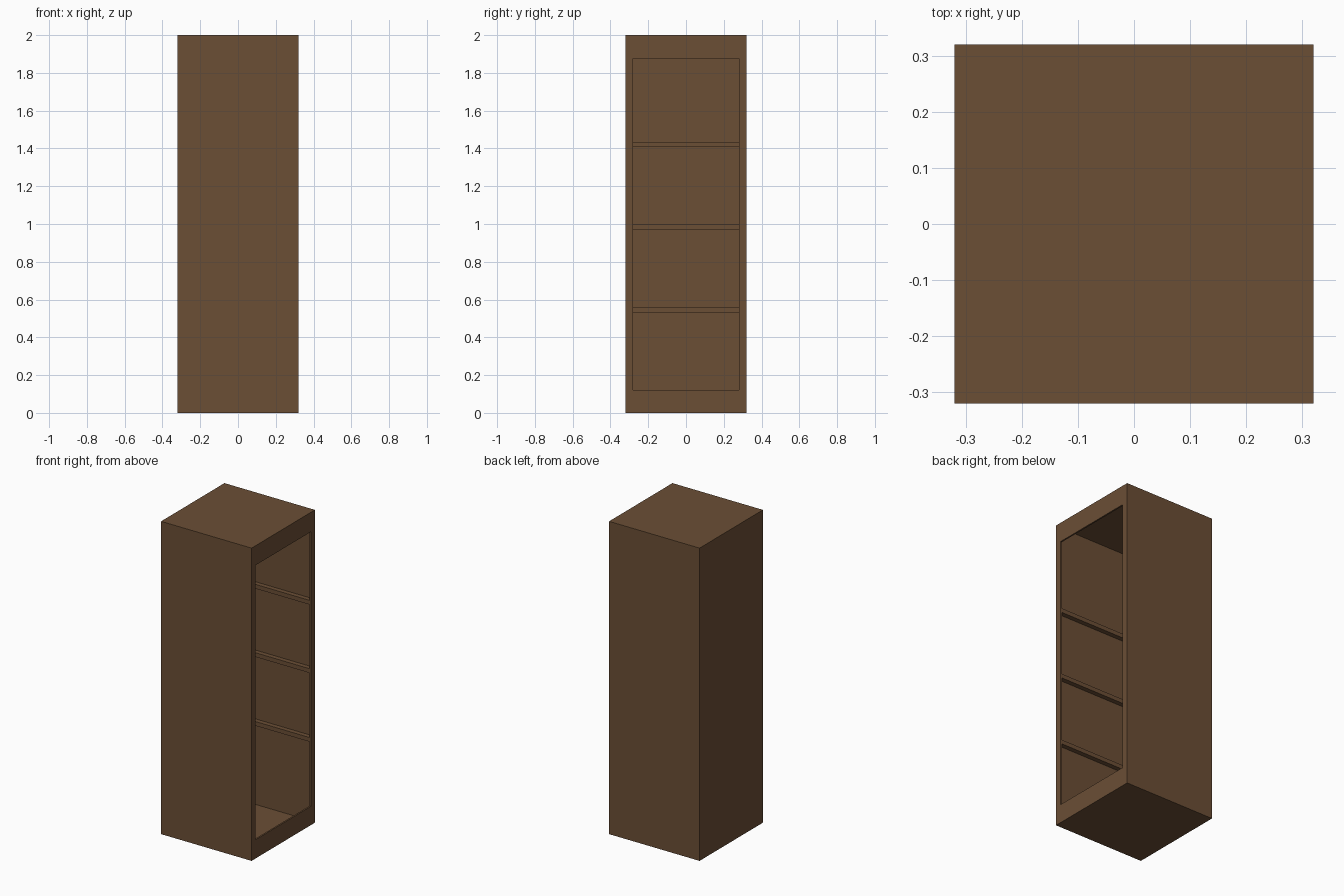
import bpy

if "Cube" in bpy.data.objects:
    bpy.data.objects.remove(bpy.data.objects["Cube"])

# One flat wood colour
wood = bpy.data.materials.new("brown_wood")
wood.diffuse_color = (0.147, 0.077, 0.036, 1.0)
wood.use_nodes = True
wood.node_tree.nodes["Principled BSDF"].inputs["Base Color"].default_value = wood.diffuse_color

W, H, T = 0.32, 2.0, 0.01            # half width, height, panel thickness
OPEN_Y, OPEN_Z0, OPEN_Z1 = 0.28, 0.12, 1.875


def box(name, x, y, z):
    """Box from (min, max) ranges on each axis."""
    bpy.ops.mesh.primitive_cube_add(size=1)
    ob = bpy.context.object
    ob.name = name
    for v in ob.data.vertices:
        v.co = [(r[0] + r[1]) / 2 + c * (r[1] - r[0]) for c, r in zip(v.co, (x, y, z))]
    ob.data.materials.append(wood)
    return ob


def cut(target, cutter):
    mod = target.modifiers.new("cut", 'BOOLEAN')
    mod.operation = 'DIFFERENCE'
    mod.solver = 'EXACT'
    mod.object = cutter
    bpy.context.view_layer.objects.active = target
    bpy.ops.object.modifier_apply(modifier=mod.name)
    bpy.data.objects.remove(cutter, do_unlink=True)


# Hollow cabinet with a framed opening on the +x side
cabinet = box("cabinet_body", (-W, W), (-W, W), (0, H))
cut(cabinet, box("cavity_cutter", (-W + T, W - T), (-W + T, W - T), (T, H - T)))
cut(cabinet, box("opening_cutter", (0, W + 0.1), (-OPEN_Y, OPEN_Y), (OPEN_Z0, OPEN_Z1)))

# Three shelf ledges running round the side and back walls
for i, z in enumerate((0.53, 0.97, 1.407)):
    zr = (z, z + 0.027)
    inner = W - T
    ledge = box(f"shelf_ledge_{i + 1}", (-inner, inner), (-inner, inner), zr)
    cut(ledge, box("ledge_cutter", (-OPEN_Y, W + 0.1), (-OPEN_Y, OPEN_Y), (z - 0.1, z + 0.1)))
